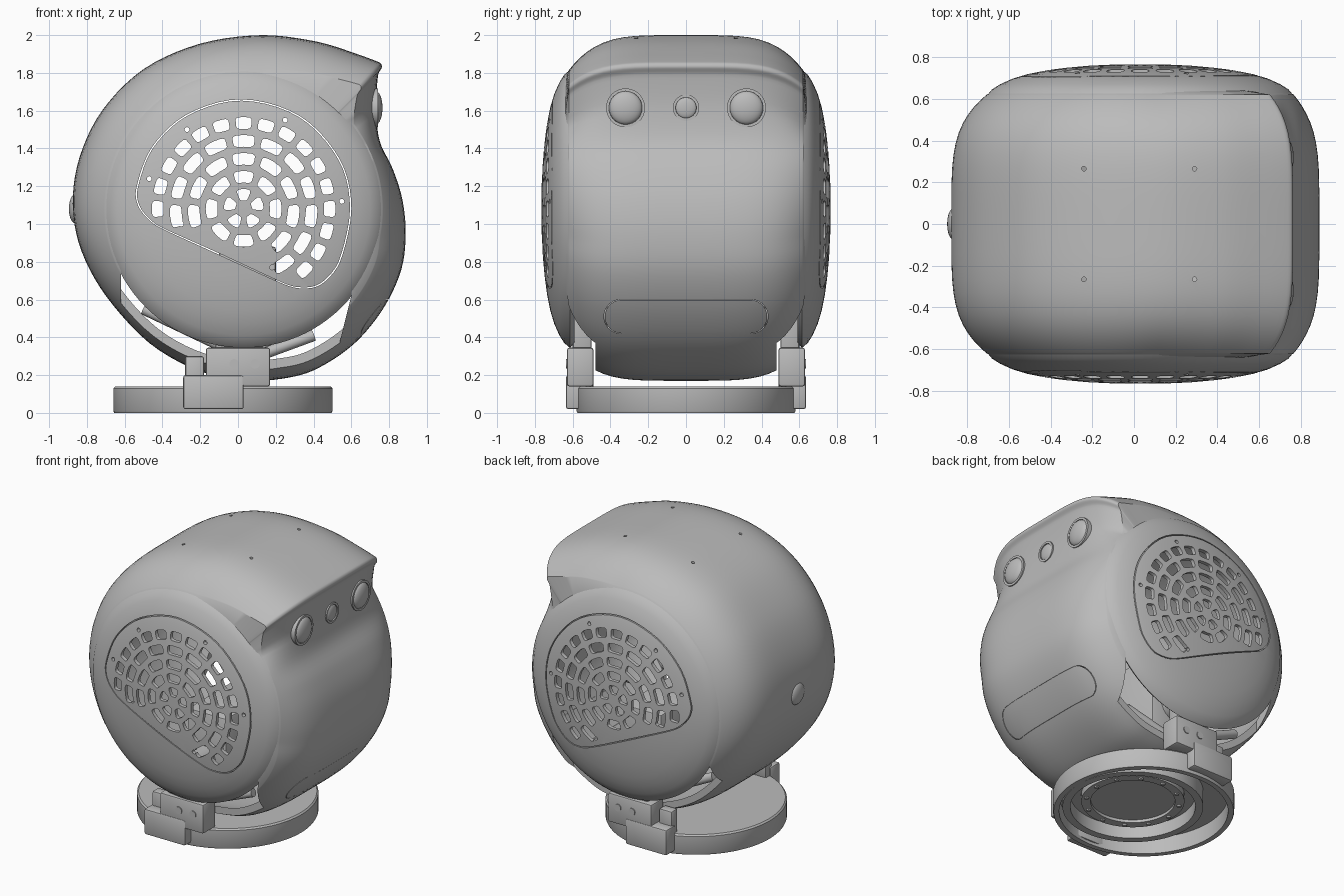
import bpy, bmesh, math
from mathutils import Vector, Matrix, geometry

if "Cube" in bpy.data.objects:
    bpy.data.objects.remove(bpy.data.objects["Cube"])

grey = bpy.data.materials.new("shell_grey")
grey.use_nodes = True
grey.diffuse_color = (0.5, 0.5, 0.5, 1)
grey.node_tree.nodes["Principled BSDF"].inputs["Base Color"].default_value = grey.diffuse_color

HUB = Vector((0.03, 1.08))      # centre of the round side covers (x, z)
SIDE, RIM = 0.62, 0.735         # half width of the shell, cover radius


def finish(name, bm):
    bmesh.ops.recalc_face_normals(bm, faces=bm.faces)
    mesh = bpy.data.meshes.new(name)
    bm.to_mesh(mesh)
    bm.free()
    mesh.materials.append(grey)
    obj = bpy.data.objects.new(name, mesh)
    bpy.context.collection.objects.link(obj)
    return obj


def smooth_loop(points, steps):
    pts = [Vector(p) for p in points]
    n = len(pts)
    tangents = []
    for i, p in enumerate(pts):
        a, b = pts[i - 1], pts[(i + 1) % n]
        tangents.append((b - a).normalized() * min((p - a).length, (b - p).length) / 3)
    loop = []
    for i, p in enumerate(pts):
        j = (i + 1) % n
        arc = geometry.interpolate_bezier(p, p + tangents[i], pts[j] - tangents[j], pts[j], steps + 1)
        loop += [Vector(v[:2]) for v in arc[:-1]]
    return loop


def prism(name, outlines, axis, lo, hi):
    place = {"x": lambda a, b, t: (t, a, b), "y": lambda a, b, t: (a, t, b),
             "z": lambda a, b, t: (a, b, t)}[axis]
    bm = bmesh.new()
    for line in outlines:
        low, high = ([bm.verts.new(place(a, b, t)) for a, b in line] for t in (lo, hi))
        bm.faces.new(low)
        bm.faces.new(high[::-1])
        for i in range(len(line)):
            bm.faces.new((low[i - 1], low[i], high[i], high[i - 1]))
    return finish(name, bm)


def circle(a, b, r, n=12):
    return [(a + r * math.cos(k * math.tau / n), b + r * math.sin(k * math.tau / n)) for k in range(n)]


def boolean(obj, cutter, operation="DIFFERENCE"):
    mod = obj.modifiers.new("cut", "BOOLEAN")
    mod.object, mod.operation, mod.solver = cutter, operation, "EXACT"
    graph = bpy.context.evaluated_depsgraph_get()
    mesh = bpy.data.meshes.new_from_object(obj.evaluated_get(graph))
    obj.modifiers.clear()
    if mesh.polygons:
        obj.data = mesh
    bpy.data.objects.remove(cutter)


def split_panel(obj, name, outline, axis, lo, hi, shrink):
    """Cut an outline out of obj and refill it with a panel that leaves a seam."""
    panel = obj.copy()
    panel.data = obj.data.copy()
    panel.name = name
    bpy.context.collection.objects.link(panel)
    mid = sum((Vector(p) for p in outline), Vector((0, 0))) / len(outline)
    inner = []
    for p in outline:
        d = Vector(p) - mid
        inner.append(mid + d * (1 - shrink / d.length))
    boolean(obj, prism("cutter", [outline], axis, lo, hi))
    boolean(panel, prism("cutter", [inner], axis, lo, hi), "INTERSECT")
    return panel


def lathe(name, points, axis, loc, steps=96):
    bm = bmesh.new()
    verts = [bm.verts.new((r, t, 0) if axis == "y" else (r, 0, t)) for r, t in points]
    edges = [bm.edges.new(pair) for pair in zip(verts, verts[1:])]
    spin_axis = (0, 1, 0) if axis == "y" else (0, 0, 1)
    bmesh.ops.spin(bm, geom=verts + edges, cent=(0, 0, 0), axis=spin_axis,
                   angle=math.tau, steps=steps)
    bmesh.ops.remove_doubles(bm, verts=bm.verts, dist=0.0001)
    obj = finish(name, bm)
    obj.location = loc
    bpy.context.view_layer.update()
    return obj


def box(name, x, y, z, bevel=0.012):
    bm = bmesh.new()
    size = Vector((x[1] - x[0], y[1] - y[0], z[1] - z[0]))
    mid = Vector((sum(x), sum(y), sum(z))) / 2
    bmesh.ops.create_cube(bm, size=1, matrix=Matrix.Translation(mid) @ Matrix.Diagonal(size).to_4x4())
    bmesh.ops.bevel(bm, geom=bm.edges[:], offset=bevel, segments=2, profile=0.5, affect="EDGES")
    return finish(name, bm)


def rod(name, start, end, r):
    a, b = Vector(start), Vector(end)
    bm = bmesh.new()
    turn = (b - a).to_track_quat("Z", "Y").to_matrix().to_4x4()
    bmesh.ops.create_cone(bm, cap_ends=True, segments=24, radius1=r, radius2=r,
                          depth=(b - a).length, matrix=Matrix.Translation((a + b) / 2) @ turn)
    return finish(name, bm)


def dome(name, loc, scale):
    bm = bmesh.new()
    bmesh.ops.create_uvsphere(bm, u_segments=32, v_segments=16, radius=1,
                              matrix=Matrix.Translation(loc) @ Matrix.Diagonal(scale).to_4x4())
    return finish(name, bm)


# Main shell: the centre outline tightens to a circle towards both sides
outline = smooth_loop([
    (0.13, 2), (0.42, 1.965), (0.63, 1.9), (0.75, 1.855), (0.762, 1.83), (0.742, 1.79),
    (0.73, 1.62), (0.75, 1.44), (0.82, 1.29), (0.87, 1.13), (0.888, 0.95), (0.865, 0.76),
    (0.78, 0.57), (0.65, 0.4), (0.5, 0.28), (0.33, 0.2), (0.08, 0.17), (-0.2, 0.22),
    (-0.47, 0.37), (-0.7, 0.62), (-0.83, 0.86), (-0.875, 1.1), (-0.84, 1.35), (-0.72, 1.6),
    (-0.5, 1.82), (-0.2, 1.955)], 5)
count = 28
ys = [SIDE * math.sin(math.pi * (k / count - 0.5)) for k in range(count + 1)]
inner_y = SIDE - 0.03
rings = [(y, 0, None) for y in ys] + [(0.64, 0, 0.7), (inner_y, 0, 0.68)]
rings += [(-y * inner_y / SIDE, 0.035, None) for y in ys] + [(-inner_y, 0, 0.68), (-0.64, 0, 0.7)]
bm = bmesh.new()
grid = []
for y, inset, fixed in rings:
    row = []
    for p in outline:
        d = p - HUB
        tight = max(RIM, d.length - 0.2 + 0.06 * max(0, d.normalized().x))
        blend = min(1, abs(y) / (SIDE if not inset else inner_y)) ** 4.5
        r = fixed or d.length + (tight - d.length) * blend - inset
        q = HUB + d.normalized() * r
        row.append(bm.verts.new((q.x, y, q.y)))
    grid.append(row)
for j in range(len(grid)):
    for i in range(len(outline)):
        bm.faces.new((grid[j - 1][i - 1], grid[j - 1][i], grid[j][i], grid[j][i - 1]))
shell = finish("main_shell", bm)

# Openings around the legs, screw holes on top, and the lower front hatch
for s in (-1, 1):
    lo, hi = sorted((s * 0.48, s * 0.8))
    opening = [(-0.52, 0.04), (0.5, 0.04), (0.54, 0.38), (0.6, 0.62), (0.6, 0.84),
               (-0.62, 0.84), (-0.62, 0.55), (-0.55, 0.42)]
    boolean(shell, prism("cutter", [opening], "y", lo, hi))
boolean(shell, prism("cutter", [circle(x, y, 0.011) for x in (-0.24, 0.29) for y in (-0.265, 0.265)],
                     "z", 1.8, 2.1))
hatch = []
for s in (1, -1):
    for k in range(13):
        a = math.pi * (k / 12 - 0.5) + (0 if s > 0 else math.pi)
        hatch.append((s * 0.345 + 0.09 * math.cos(a), 0.51 + 0.09 * math.sin(a)))
split_panel(shell, "front_hatch", hatch, "x", 0.4, 1.2, 0.005)

# Speaker grille outline and its rings of rounded slots
grille = smooth_loop([
    (-0.54, 1.18), (-0.46, 1.4), (-0.27, 1.58), (0.02, 1.66), (0.33, 1.57), (0.54, 1.34),
    (0.6, 1.08), (0.54, 0.8), (0.44, 0.68), (0.32, 0.66), (0.2, 0.7), (-0.15, 0.86),
    (-0.43, 0.99), (-0.52, 1.08)], 5)
slot_rings = []
for r, n in ((0.075, 5), (0.17, 8), (0.265, 11), (0.36, 15), (0.455, 24)):
    slots = []
    for k in range(n):
        mid = math.tau * k / n + math.pi / 2
        x, z = HUB.x + r * math.cos(mid), HUB.y + r * math.sin(mid)
        if z < 0.99 - 0.46 * (x + 0.43) + 0.085:
            continue
        half = math.pi / n - 0.018 / r
        line = []
        for c, s in circle(0, 0, 1, 20):
            a = mid + half * math.copysign(abs(c) ** 0.45, c)
            d = r + 0.031 * math.copysign(abs(s) ** 0.45, s)
            line.append((HUB.x + d * math.cos(a), HUB.y + d * math.sin(a)))
        slots.append(line)
    slot_rings.append(slots)
slot_rings.append([circle(x, z, 0.013) for x, z in (
    (-0.27, 1.5), (0.25, 1.55), (-0.47, 1.24), (-0.3, 1), (0.18, 0.77), (0.55, 1.12))])

# Side covers with grilles
cover = [(0, 0.765), (0.13, 0.764), (0.25, 0.758), (0.36, 0.748), (0.45, 0.736), (0.54, 0.718),
         (0.61, 0.697), (0.67, 0.67), (0.71, 0.645), (RIM, 0.615)]
cover += [(r * 0.97, y - 0.025) for r, y in reversed(cover)]
for s, side in ((-1, "right"), (1, "left")):
    cap = lathe(side + "_cover", [(r, s * y) for r, y in cover], "y", (HUB.x, 0, HUB.y))
    panel = split_panel(cap, side + "_grille", grille, "y", -1, 1, 0.007)
    for slots in slot_rings:
        boolean(panel, prism("cutter", slots, "y", -1, 1))

# Eyes, centre sensor and rear button
for name, y, r in (("left_eye", 0.32, 0.088), ("right_eye", -0.32, 0.088), ("sensor", 0, 0.055)):
    dome(name, (0.73, y, 1.615), (0.035 if r > 0.06 else 0.015, r, r))
    bezel = lathe(name + "_bezel", [(r, -0.02), (r, 0.01), (r + 0.015, 0.01), (r + 0.015, -0.02)],
                  "z", (0.73, y, 1.615), 40)
    bezel.rotation_euler.y = math.pi / 2
dome("rear_button", (-0.865, 0, 1.08), (0.03, 0.075, 0.075))

# Hollow round base with an offset ring and plate underneath
lathe("base", [(0, 0.115), (0.54, 0.115), (0.54, 0), (0.575, 0), (0.58, 0.01), (0.58, 0.13),
               (0.57, 0.14), (0, 0.14)], "z", (-0.08, 0, 0))
lathe("base_ring", [(0, 0.06), (0.27, 0.06), (0.27, 0.04), (0.33, 0.04), (0.33, 0.09), (0.4, 0.09),
                    (0.4, 0), (0.45, 0), (0.45, 0.12), (0, 0.12)], "z", (0.01, 0, 0))
for x, y in circle(0.01, 0, 0.3):
    rod("base_bolt", (x, y, 0.06), (x, y, 0.03), 0.015)

# Legs on both sides
for s, side in ((-1, "right"), (1, "left")):
    def span(a, b):
        return sorted((s * a, s * b))
    box(side + "_foot", (-0.29, 0.03), span(0.53, 0.635), (0.02, 0.2))
    box(side + "_ankle", (-0.17, 0.17), span(0.49, 0.63), (0.14, 0.345))
    box(side + "_upright", (-0.12, 0.13), span(0.5, 0.6), (0.3, 0.6))
    box(side + "_cable_guide", (-0.28, -0.18), span(0.49, 0.56), (0.13, 0.3))
    for x in (-0.02, 0.09):
        rod(side + "_screw", (x, s * 0.6, 0.26), (x, s * 0.636, 0.26), 0.025)
    rod(side + "_pivot", (0.02, s * 0.4, 0.55), (0.02, s * 0.6, 0.55), 0.1)
    rod(side + "_rear_strut", (-0.1, s * 0.44, 0.36), (-0.5, s * 0.4, 0.55), 0.03)
    rod(side + "_front_strut", (0.1, s * 0.44, 0.3), (0.4, s * 0.4, 0.41), 0.03)

# Inner mechanism
box("inner_frame", (-0.1, 0.2), (-0.42, 0.42), (0.3, 0.88))

# Smooth shading with sharp edges kept
bpy.ops.object.select_all(action="DESELECT")
for obj in bpy.context.scene.objects:
    if obj.type == "MESH" and obj.data.materials and obj.data.materials[0] == grey:
        obj.select_set(True)
        bpy.context.view_layer.objects.active = obj
bpy.ops.object.shade_smooth_by_angle(angle=math.radians(32))
